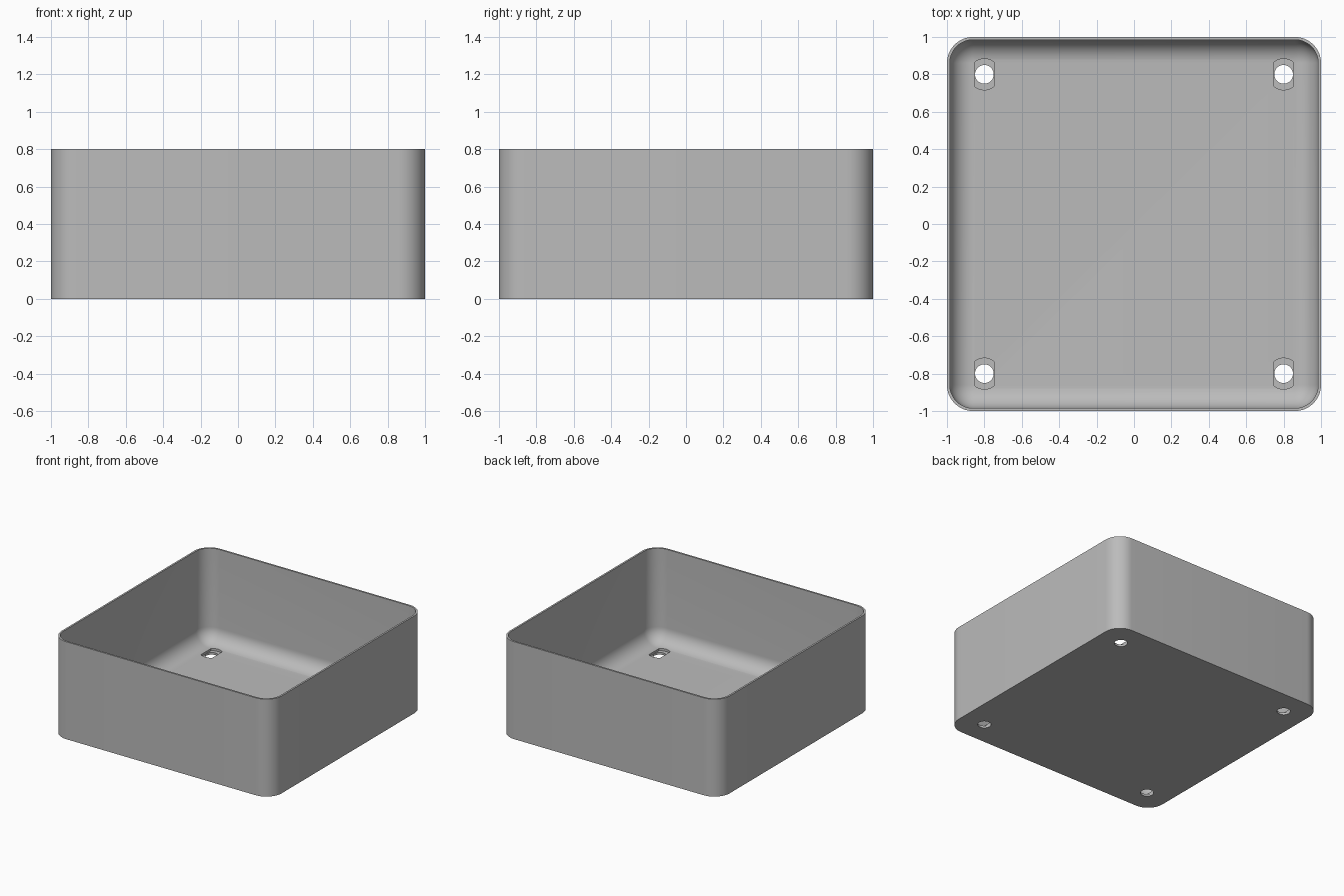
import bpy, bmesh, math

cube = bpy.data.objects.get("Cube")
if cube:
    bpy.data.objects.remove(cube, do_unlink=True)

HEIGHT, FLOOR, WALL = 0.8, 0.035, 0.015
CORNER, FILLET = 0.14, 0.12
HOLE, RECESS, HOLE_POS = 0.05, 0.083, 0.8

grey = bpy.data.materials.new("plain grey")
grey.use_nodes = True
grey.diffuse_color = (0.5, 0.5, 0.5, 1)
grey.node_tree.nodes["Principled BSDF"].inputs["Base Color"].default_value = (0.5, 0.5, 0.5, 1)


def make_object(name, bm):
    bmesh.ops.recalc_face_normals(bm, faces=bm.faces)
    mesh = bpy.data.meshes.new(name)
    bm.to_mesh(mesh)
    bm.free()
    mesh.materials.append(grey)
    obj = bpy.data.objects.new(name, mesh)
    bpy.context.collection.objects.link(obj)
    return obj


def rounded_square(inset, steps=12):
    """Outline of the box footprint, offset inwards."""
    radius, centre = CORNER - inset, 1 - CORNER
    points = []
    for quarter, (sx, sy) in enumerate([(1, 1), (-1, 1), (-1, -1), (1, -1)]):
        for i in range(steps + 1):
            a = (quarter + i / steps) * math.pi / 2
            points.append((sx * centre + radius * math.cos(a),
                           sy * centre + radius * math.sin(a)))
    return points


def loft(bm, loops):
    """Skin a stack of (outline, height) loops and cap both ends."""
    rings = [[bm.verts.new((x, y, z)) for x, y in pts] for pts, z in loops]
    for low, high in zip(rings, rings[1:]):
        for i in range(len(low)):
            j = (i + 1) % len(low)
            bm.faces.new((low[i], low[j], high[j], high[i]))
    bm.faces.new(rings[0])
    bm.faces.new(rings[-1])


# Thin-walled box with a rounded inner floor edge
loops = [(rounded_square(0), 0), (rounded_square(0), HEIGHT),
         (rounded_square(WALL), HEIGHT)]
for i in range(13):
    a = i / 12 * math.pi / 2
    loops.append((rounded_square(WALL + FILLET * (1 - math.cos(a))),
                  FLOOR + FILLET * (1 - math.sin(a))))
bm = bmesh.new()
loft(bm, loops)
box = make_object("open_box", bm)


# Helper outlines for the screw holes
def circle(radius, count=32):
    return [(radius * math.cos(math.tau * i / count),
             radius * math.sin(math.tau * i / count)) for i in range(count)]


def clipped_circle(radius, half_width, steps=10):
    """Circle with its left and right sides cut straight."""
    a = math.acos(half_width / radius)
    arc = [a + (math.pi - 2 * a) * i / steps for i in range(steps + 1)]
    arc += [t + math.pi for t in arc]
    return [(radius * math.cos(t), radius * math.sin(t)) for t in arc]


# Four screw holes, each with a straight-sided recess in the floor
def cut(name, outline, bottom, top):
    bm = bmesh.new()
    for sx in (-1, 1):
        for sy in (-1, 1):
            pts = [(x + sx * HOLE_POS, y + sy * HOLE_POS) for x, y in outline]
            loft(bm, [(pts, bottom), (pts, top)])
    cutter = make_object(name, bm)
    cutter.hide_render = True
    mod = box.modifiers.new(name, "BOOLEAN")
    mod.operation, mod.solver, mod.object = "DIFFERENCE", "EXACT", cutter
    bpy.context.view_layer.objects.active = box
    bpy.ops.object.modifier_apply(modifier=name)
    bpy.data.objects.remove(cutter, do_unlink=True)


cut("recess_cutter", clipped_circle(RECESS, HOLE + 0.001), FLOOR * 0.5, 0.2)
cut("hole_cutter", circle(HOLE), -0.1, 0.2)

# Smooth curves, sharp rims
bpy.ops.object.select_all(action="DESELECT")
box.select_set(True)
bpy.context.view_layer.objects.active = box
bpy.ops.object.shade_smooth_by_angle(angle=math.radians(30))
